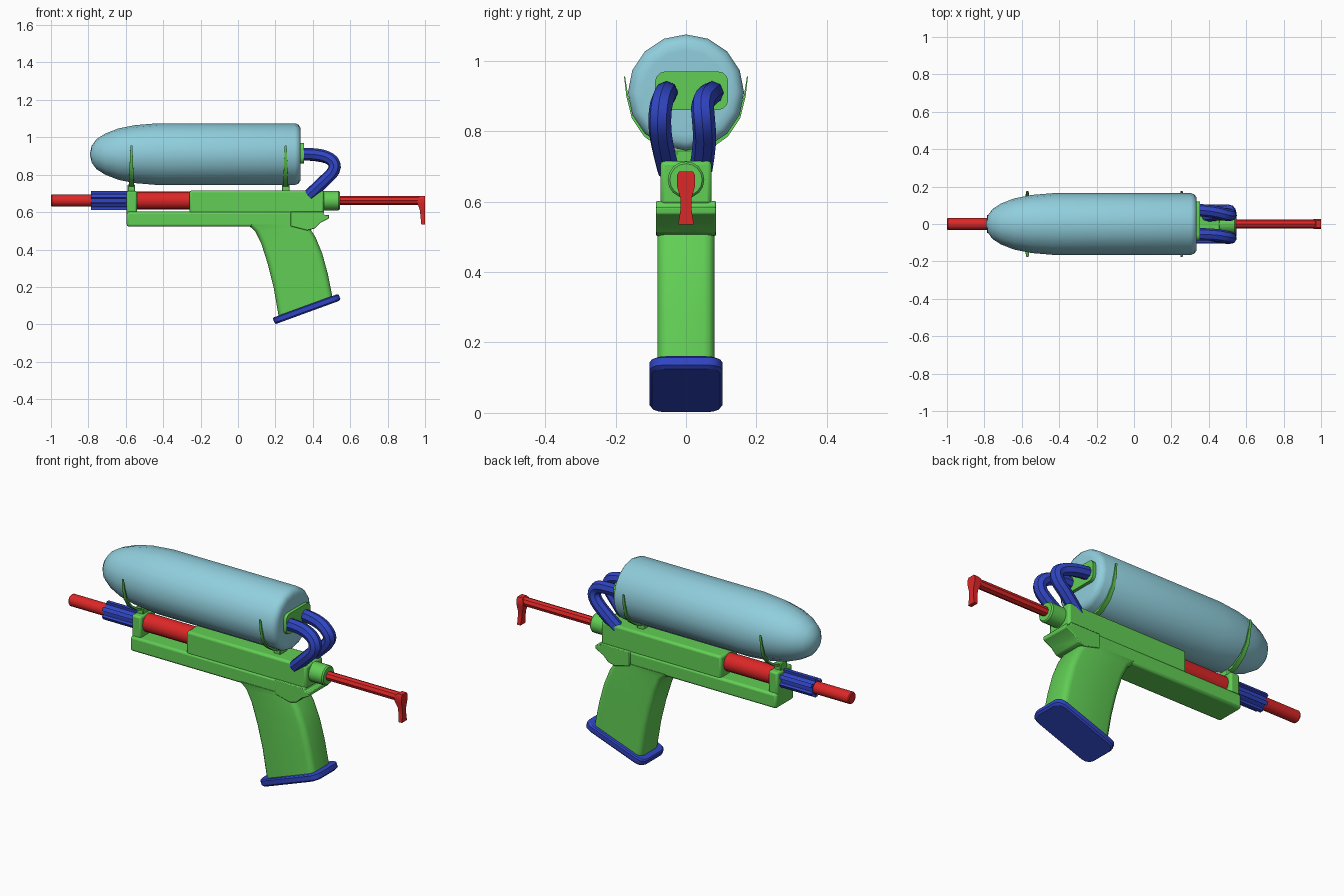
import bpy, bmesh
from math import cos, sin, pi
from mathutils import Vector

if "Cube" in bpy.data.objects:
    bpy.data.objects.remove(bpy.data.objects["Cube"])


def material(name, rgb):
    m = bpy.data.materials.new(name)
    m.diffuse_color = (*rgb, 1)
    m.use_nodes = True
    m.node_tree.nodes["Principled BSDF"].inputs["Base Color"].default_value = m.diffuse_color
    return m


GREEN = material("green", (0.12, 0.62, 0.09))
BLUE = material("blue", (0.03, 0.06, 0.55))
RED = material("red", (0.72, 0.02, 0.02))
AQUA = material("aqua", (0.28, 0.62, 0.72))


def finish(obj, mat, bevel=0.0, segs=2):
    obj.data.materials.append(mat)
    bpy.ops.object.select_all(action='DESELECT')
    bpy.context.view_layer.objects.active = obj
    obj.select_set(True)
    if bevel:
        b = obj.modifiers.new("bevel", 'BEVEL')
        b.width, b.segments, b.limit_method = bevel, segs, 'ANGLE'
    bpy.ops.object.shade_smooth_by_angle(angle=0.6)
    return obj


def loft(name, rings, mat, bevel=0.0, segs=2):
    """Skin matching rings of points and cap both ends."""
    bm = bmesh.new()
    vs = [[bm.verts.new(p) for p in r] for r in rings]
    n = len(rings[0])
    for a, b in zip(vs, vs[1:]):
        for i in range(n):
            j = (i + 1) % n
            bm.faces.new((a[i], a[j], b[j], b[i]))
    bm.faces.new(vs[0])
    bm.faces.new(vs[-1])
    bmesh.ops.recalc_face_normals(bm, faces=bm.faces)
    me = bpy.data.meshes.new(name)
    bm.to_mesh(me)
    bm.free()
    obj = bpy.data.objects.new(name, me)
    bpy.context.collection.objects.link(obj)
    return finish(obj, mat, bevel, segs)


def box(name, x0, x1, y0, y1, z0, z1, mat, bevel=0.008, segs=2):
    return loft(name, [[(x0, y0, z), (x1, y0, z), (x1, y1, z), (x0, y1, z)]
                       for z in (z0, z1)], mat, bevel, segs)


def plate(name, profile, half_y, mat, bevel=0.008):
    """Extrude an x-z outline symmetrically across y."""
    return loft(name, [[(x, y, z) for x, z in profile] for y in (-half_y, half_y)], mat, bevel)


def turned(name, profile, z, mat, sides=16):
    """Lathe (x, radius) pairs about a lengthwise axis at height z."""
    return loft(name, [[(x, r * sin(2 * pi * i / sides), z + r * cos(2 * pi * i / sides))
                        for i in range(sides)] for x, r in profile], mat)


def rounded_ring(left, right, half_y, r):
    """Rounded rectangle spanning two x-z points, with width across y."""
    a, b = Vector((left[0], 0, left[1])), Vector((right[0], 0, right[1]))
    mid, u, half = (a + b) / 2, (b - a).normalized(), (b - a).length / 2
    pts = []
    for k, (sx, sy) in enumerate(((1, 1), (-1, 1), (-1, -1), (1, -1))):
        for i in range(4):
            t = (k + i / 3) * pi / 2
            pts.append(mid + u * (sx * (half - r) + r * cos(t))
                       + Vector((0, sy * (half_y - r) + r * sin(t), 0)))
    return pts


AXIS = 0.662

# Water tank
turned("tank", [(-0.79, 0.012), (-0.782, 0.045), (-0.757, 0.08), (-0.71, 0.11), (-0.64, 0.137),
                (-0.55, 0.155), (-0.43, 0.165), (0.305, 0.165), (0.323, 0.158),
                (0.334, 0.142), (0.335, 0.12)], 0.91, AQUA)

# Hose plate on the tank's rear
loft("hose_plate", [[(x, p.y + 0.016, p.x) for p in rounded_ring((0.86, 0), (0.97, 0), 0.104, 0.03)]
                    for x in (0.325, 0.352)], GREEN)

# Pair of bent hoses
for side, path in (("left", [(0.34, -0.055, 0.91), (0.42, -0.055, 0.912), (0.505, -0.07, 0.885),
                             (0.525, -0.076, 0.83), (0.46, -0.07, 0.765), (0.38, -0.05, 0.69)]),
                   ("right", [(0.34, 0.075, 0.91), (0.42, 0.07, 0.908), (0.505, 0.045, 0.885),
                              (0.525, 0.05, 0.83), (0.46, 0.055, 0.765), (0.38, 0.042, 0.69)])):
    cu = bpy.data.curves.new("hose_" + side, 'CURVE')
    cu.dimensions = '3D'
    cu.bevel_depth, cu.bevel_resolution, cu.use_fill_caps = 0.033, 2, True
    sp = cu.splines.new('NURBS')
    sp.points.add(len(path) - 1)
    for pt, co in zip(sp.points, path):
        pt.co = (*co, 1)
    sp.order_u, sp.use_endpoint_u, sp.resolution_u = 3, True, 3
    ob = bpy.data.objects.new("hose_" + side, cu)
    bpy.context.collection.objects.link(ob)
    bpy.ops.object.select_all(action='DESELECT')
    bpy.context.view_layer.objects.active = ob
    ob.select_set(True)
    bpy.ops.object.convert(target='MESH')
    finish(bpy.context.object, BLUE)

# Cradle clips: tapered ribbons hugging the tank, each on a small foot
half = [(0.06, 0.752), (0.115, 0.79), (0.15, 0.84), (0.166, 0.90), (0.174, 0.955)]
path = [(-y, z) for y, z in reversed(half)] + [(0, 0.737)] + half
for tag, cx in (("front", -0.57), ("rear", 0.255)):
    rings = []
    for y, z in path:
        out = Vector((y, z - 0.91 - 0.05)).normalized()
        t = max(0, (z - 0.737) / 0.218)
        w, th = 0.014 - 0.009 * t, 0.008 - 0.006 * t
        rings.append([(cx + s * w, y + out.x * d, z + out.y * d)
                      for s, d in ((-1, -th / 2), (1, -th / 2), (1, th), (-1, th))])
    loft("clip_" + tag, rings, GREEN)
    box("clip_foot_" + tag, cx - 0.02, cx + 0.02, -0.03, 0.03, 0.70, 0.748, GREEN, 0.004, 1)

# Main body, lower rail and front barrel collar
box("body", -0.26, 0.46, -0.073, 0.073, 0.59, 0.716, GREEN, 0.012)
box("lower_rail", -0.595, 0.40, -0.078, 0.078, 0.522, 0.602, GREEN, 0.012)
box("barrel_collar", -0.595, -0.54, -0.065, 0.065, 0.58, 0.714, GREEN, 0.01)
turned("rear_nozzle", [(0.44, 0.052), (0.538, 0.052), (0.545, 0.046)], AXIS, GREEN)

# Curved rear flange over the hand
plate("rear_flange", [(0.28, 0.602), (0.455, 0.602), (0.462, 0.585), (0.487, 0.585), (0.485, 0.565),
                      (0.44, 0.542), (0.41, 0.512), (0.37, 0.502), (0.28, 0.525)],
      0.085, GREEN, 0.004)

# Hand grip and its base pad
loft("grip", [rounded_ring(l, r, 0.081, 0.03) for l, r in (
    ((0.05, 0.535), (0.37, 0.535)), ((0.09, 0.5), (0.385, 0.512)), ((0.125, 0.43), (0.415, 0.465)),
    ((0.16, 0.32), (0.45, 0.38)), ((0.19, 0.2), (0.48, 0.27)), ((0.217, 0.045), (0.506, 0.14)))], GREEN)
loft("grip_base", [rounded_ring(l, r, h, 0.04) for l, r, h in (
    ((0.203, 0.002), (0.540, 0.125), 0.097), ((0.195, 0.008), (0.547, 0.136), 0.103),
    ((0.187, 0.03), (0.539, 0.158), 0.103), ((0.190, 0.037), (0.530, 0.161), 0.097))], BLUE)

# Barrel and pump cylinder
turned("barrel", [(-1, 0.028), (-0.995, 0.032), (-0.5, 0.032)], AXIS, RED)
turned("pump_cylinder", [(-0.56, 0.048), (-0.24, 0.048)], AXIS, RED)

# Ribbed sliding sleeve with six fins
fins = []
for k in range(6):
    for da, r in ((-0.24, 0.037), (-0.2, 0.051), (0.2, 0.051), (0.24, 0.037)):
        fins.append((k * pi / 3 + da, r))
loft("ribbed_sleeve", [[(x, r * sin(a), AXIS + r * cos(a)) for a, r in fins]
                       for x in (-0.785, -0.59)], BLUE)

# Plunger rod and hooked pull handle
turned("plunger_rod", [(0.53, 0.024), (0.98, 0.024)], AXIS, RED, 8)
loft("pull_hook", [[(x0, -w, z), (1.0, -w, z), (1.0, w, z), (x0, w, z)] for z, x0, w in (
    (0.686, 0.972, 0.019), (0.675, 0.962, 0.026), (0.645, 0.96, 0.026), (0.61, 0.972, 0.016),
    (0.575, 0.976, 0.016), (0.535, 0.98, 0.022))], RED)
